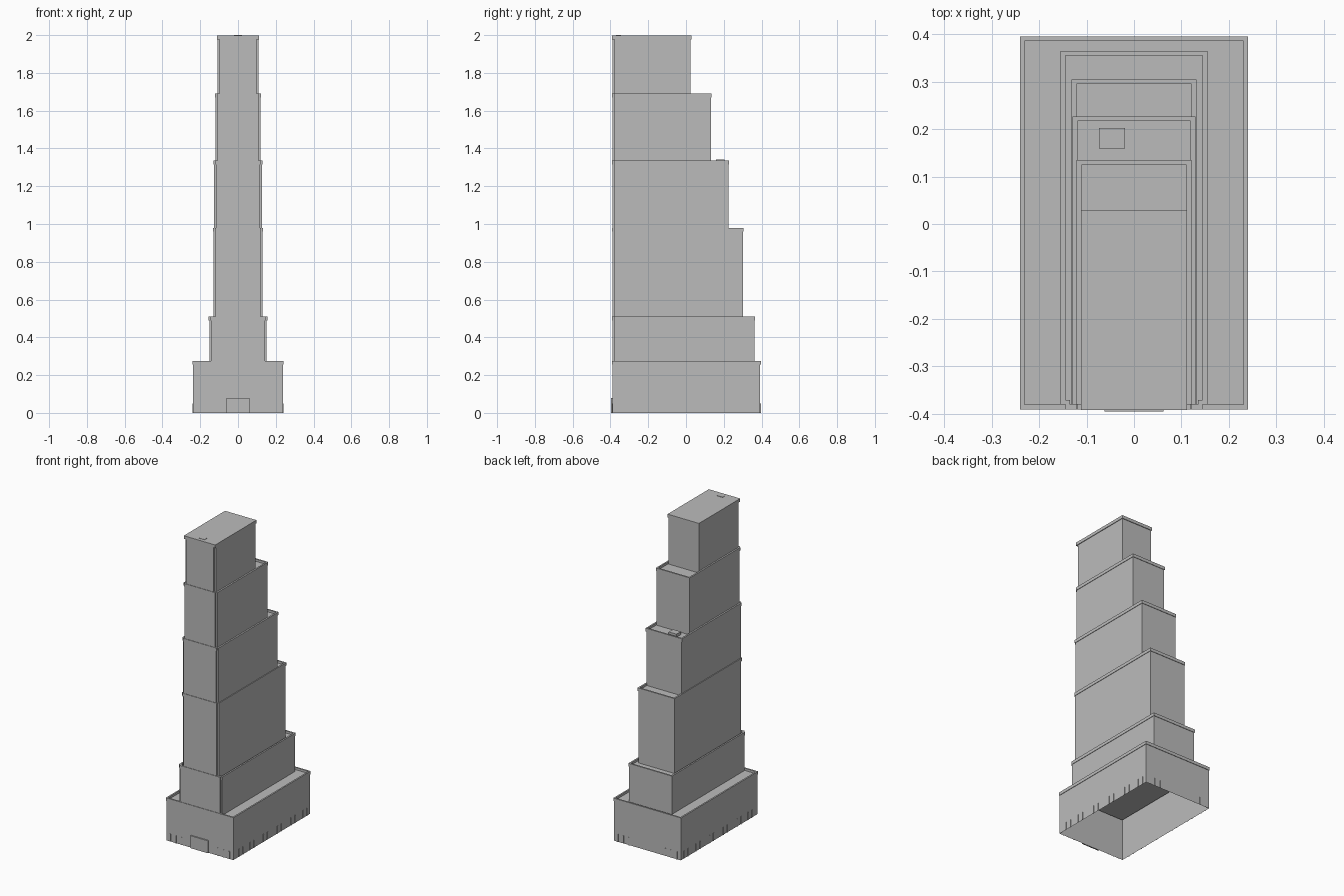
import bpy
import bmesh

cube = bpy.data.objects.get("Cube")
if cube:
    bpy.data.objects.remove(cube, do_unlink=True)

grey = bpy.data.materials.new("stone grey")
grey.use_nodes = True
colour = (0.5, 0.5, 0.5, 1)
grey.diffuse_color = colour
grey.node_tree.nodes["Principled BSDF"].inputs["Base Color"].default_value = colour

FRONT = -0.388   # wall line shared by every tier
NOTCH = 0.01     # recess at the front corners
LIP = 0.003      # overhang of the parapet band
RIM = 0.01       # parapet width
DROP = 0.014     # roof level below the parapet top
BAND = 0.02      # parapet band height


def add_mesh(name, bm):
    bmesh.ops.recalc_face_normals(bm, faces=bm.faces)
    mesh = bpy.data.meshes.new(name)
    bm.to_mesh(mesh)
    bm.free()
    mesh.materials.append(grey)
    obj = bpy.data.objects.new(name, mesh)
    bpy.context.collection.objects.link(obj)
    return obj


def outline(half, back, notched, grow):
    """Plan of a tier, offset outward by grow."""
    w, b, f = half + grow, back + grow, FRONT - grow
    right = [(w, b)]
    if notched:
        right += [(w, f + NOTCH), (w - NOTCH, f + NOTCH), (w - NOTCH, f)]
    else:
        right += [(w, f)]
    return right + [(-x, y) for x, y in reversed(right)]


def tier(name, half, back, z0, z1, notched=True, lip=LIP, flat=False):
    """Open-bottomed walls, overhanging band, parapet and roof."""
    levels = [(0, z0, notched), (0, z1 - BAND, notched)]
    cap_notch = notched and not flat
    bm = bmesh.new()
    rings = []

    def ring(grow, z, notch):
        return [bm.verts.new((x, y, z)) for x, y in outline(half, back, notch, grow)]

    def loft(a, b):
        for i in range(len(a)):
            j = (i + 1) % len(a)
            bm.faces.new((a[i], a[j], b[j], b[i]))

    wall = [ring(*lv) for lv in levels]
    loft(*wall)
    rings = [ring(lip, z1 - BAND, cap_notch), ring(lip, z1, cap_notch)]
    if flat:
        bm.faces.new(rings[0])      # underside of the flat cap
    else:
        rings.insert(0, wall[1])
        rings += [ring(lip - RIM, z1, cap_notch), ring(lip - RIM, z1 - DROP, cap_notch)]
    for a, b in zip(rings, rings[1:]):
        loft(a, b)
    bm.faces.new(rings[-1])
    return add_mesh(name, bm)


def box(bm, x0, x1, y0, y1, z0, z1):
    made = bmesh.ops.create_cube(bm, size=1)["verts"]
    for v in made:
        v.co = ((x0 + x1) / 2 + v.co.x * (x1 - x0),
                (y0 + y1) / 2 + v.co.y * (y1 - y0),
                (z0 + z1) / 2 + v.co.z * (z1 - z0))


def single_box(name, *bounds):
    bm = bmesh.new()
    box(bm, *bounds)
    add_mesh(name, bm)


# Hollow podium and the stepped tower above it
BASE_HALF, BASE_BACK = 0.238, 0.393
tier("podium", BASE_HALF, BASE_BACK, 0, 0.275, notched=False)
steps = [
    ("lower_tier", 0.152, 0.362, 0.51),
    ("long_tier", 0.1285, 0.302, 0.98),
    ("middle_tier", 0.1265, 0.224, 1.335),
    ("upper_tier", 0.118, 0.132, 1.69),
]
floor = 0.275 - DROP
for name, half, back, top in steps:
    tier(name, half, back, floor, top)
    floor = top - DROP
tier("top_tier", 0.108, 0.024, floor, 1.998, lip=0.004, flat=True)

# Roof details
single_box("roof_hatch", -0.02, 0.02, -0.37, -0.345, 1.99, 2.0)
single_box("roof_plant", -0.074, -0.019, 0.159, 0.203, 1.315, 1.341)

# Entrance surround on the front
single_box("entrance", -0.062, 0.062, -0.396, FRONT, 0, 0.08)

# Thin street-level piers around the podium
PIER, OUT, HIGH = 0.003, 0.003, 0.05
bm = bmesh.new()
for side in (-1, 1):
    wall = side * BASE_HALF
    xs = sorted((wall, wall + side * OUT))
    for group in (-0.31, -0.2, -0.06, 0.08, 0.22, 0.34):
        for y in (group - 0.02, group + 0.02):
            box(bm, *xs, y - PIER, y + PIER, 0, HIGH)
    for x in (0.13, 0.17, 0.21):
        cx = side * x
        box(bm, cx - PIER, cx + PIER, BASE_BACK, BASE_BACK + OUT, 0, HIGH)
        box(bm, cx - PIER, cx + PIER, FRONT - OUT, FRONT, 0, HIGH)
add_mesh("street_piers", bm)
